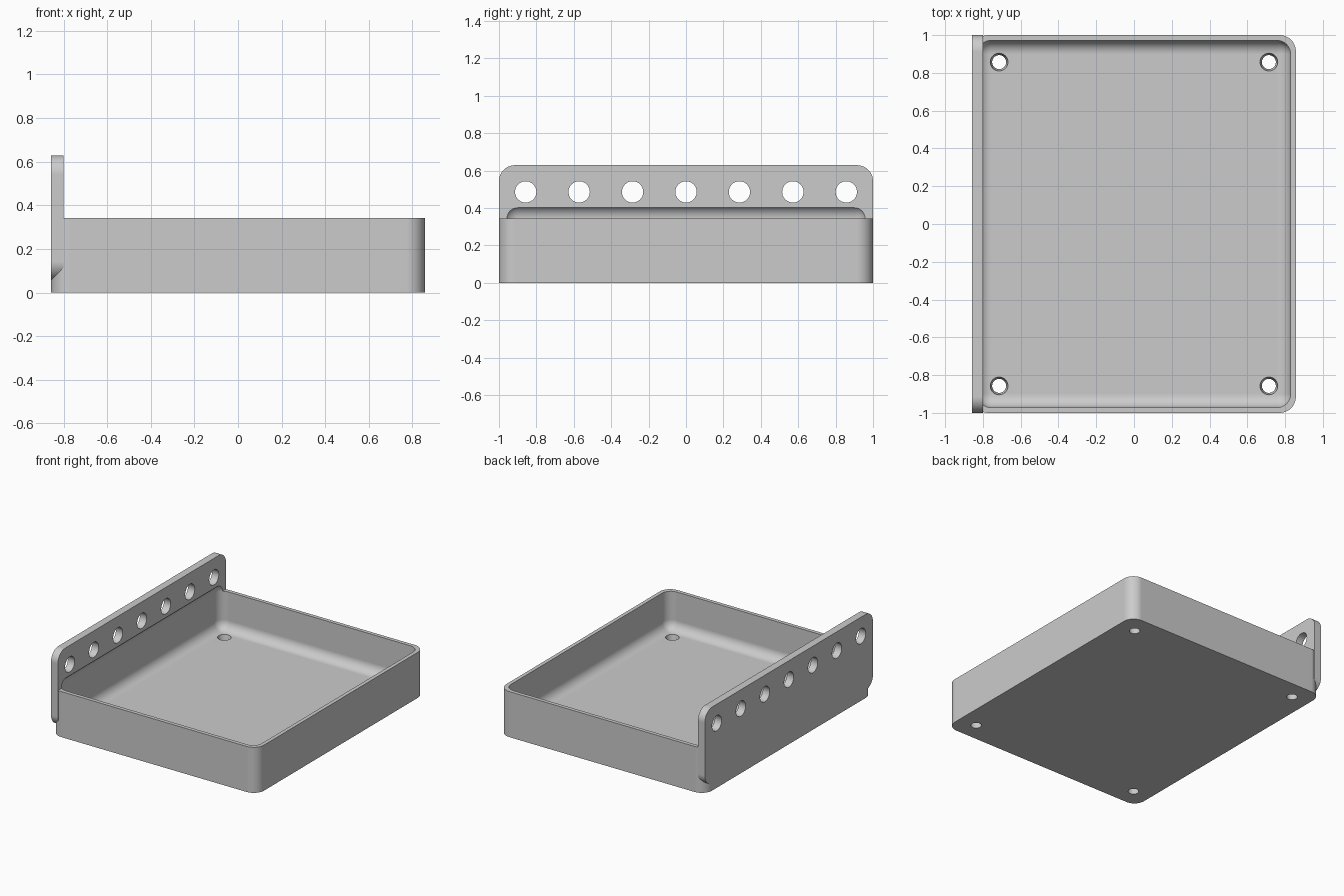
import bpy, bmesh
from mathutils import Matrix, Vector

if "Cube" in bpy.data.objects:
    bpy.data.objects.remove(bpy.data.objects["Cube"])

HALF_X, HALF_Y, RIM = 0.857, 1.0, 0.343
WALL, FLOOR = 0.0286, 0.057
PANEL_IN = -0.8                  # inner face of the mounting panel
CORNER = 0.0857

grey = bpy.data.materials.new("plain grey")
grey.use_nodes = True
colour = (0.6, 0.6, 0.6, 1)
grey.diffuse_color = colour
grey.node_tree.nodes["Principled BSDF"].inputs["Base Color"].default_value = colour


def add_object(name, bm):
    bmesh.ops.recalc_face_normals(bm, faces=bm.faces)
    mesh = bpy.data.meshes.new(name)
    bm.to_mesh(mesh)
    bm.free()
    mesh.materials.append(grey)
    obj = bpy.data.objects.new(name, mesh)
    bpy.context.collection.objects.link(obj)
    return obj


def rounded_block(name, low, high, radius, axis=None, segments=10):
    """Box with its edges along one axis rounded, or all edges if no axis."""
    low, high = Vector(low), Vector(high)
    bm = bmesh.new()
    bmesh.ops.create_cube(bm, size=1)
    bmesh.ops.scale(bm, vec=high - low, verts=bm.verts)
    bmesh.ops.translate(bm, vec=(low + high) / 2, verts=bm.verts)
    edges = [e for e in bm.edges if axis is None or
             abs((e.verts[0].co - e.verts[1].co).normalized()[axis]) > 0.9]
    bmesh.ops.bevel(bm, geom=edges, offset=radius, segments=segments,
                    profile=0.5, affect='EDGES', clamp_overlap=False)
    return add_object(name, bm)


def drill(name, places, r1, r2, depth, turn=Matrix()):
    """Set of round cutters, all in one object."""
    bm = bmesh.new()
    for p in places:
        bmesh.ops.create_cone(bm, cap_ends=True, segments=40, radius1=r1,
                              radius2=r2, depth=depth,
                              matrix=Matrix.Translation(p) @ turn)
    return add_object(name, bm)


def combine(target, tool, operation):
    mod = target.modifiers.new(operation.lower(), 'BOOLEAN')
    mod.operation = operation
    mod.solver = 'EXACT'
    mod.object = tool
    bpy.context.view_layer.objects.active = target
    bpy.ops.object.modifier_apply(modifier=mod.name)
    bpy.data.objects.remove(tool)


# Outer body of the tray and the upright panel flush with its side
tray = rounded_block("tray_with_mounting_panel", (-HALF_X, -HALF_Y, 0),
                     (HALF_X, HALF_Y, RIM), CORNER, axis=2)
panel = rounded_block("mounting_panel", (-HALF_X, -HALF_Y, 0.057),
                      (PANEL_IN, HALF_Y, 0.629), CORNER, axis=0)
combine(tray, panel, 'UNION')

# Hollow, rounded on all edges, reaching into the foot of the panel
hollow = rounded_block("hollow", (WALL - HALF_X, WALL - HALF_Y, FLOOR),
                       (HALF_X - WALL, HALF_Y - WALL, 0.416), 0.0714)
combine(tray, hollow, 'DIFFERENCE')

# Tapered holes in the floor corners, wider at the top
spots = [(x, y, FLOOR / 2) for x in (-0.714, 0.714) for y in (-0.857, 0.857)]
combine(tray, drill("floor_holes", spots, 0.036, 0.048, FLOOR + 0.01), 'DIFFERENCE')

# Row of seven holes along the panel
row = [((PANEL_IN - HALF_X) / 2, 0.2857 * i, 0.486) for i in range(-3, 4)]
combine(tray, drill("panel_holes", row, 0.057, 0.057, 0.1,
                    Matrix.Rotation(1.5708, 4, 'Y')), 'DIFFERENCE')

# Smooth fillets, crisp edges
bpy.ops.object.select_all(action='DESELECT')
tray.select_set(True)
bpy.context.view_layer.objects.active = tray
bpy.ops.object.shade_smooth_by_angle(angle=0.5)
weighted = tray.modifiers.new("even_shading", 'WEIGHTED_NORMAL')
weighted.keep_sharp = True
